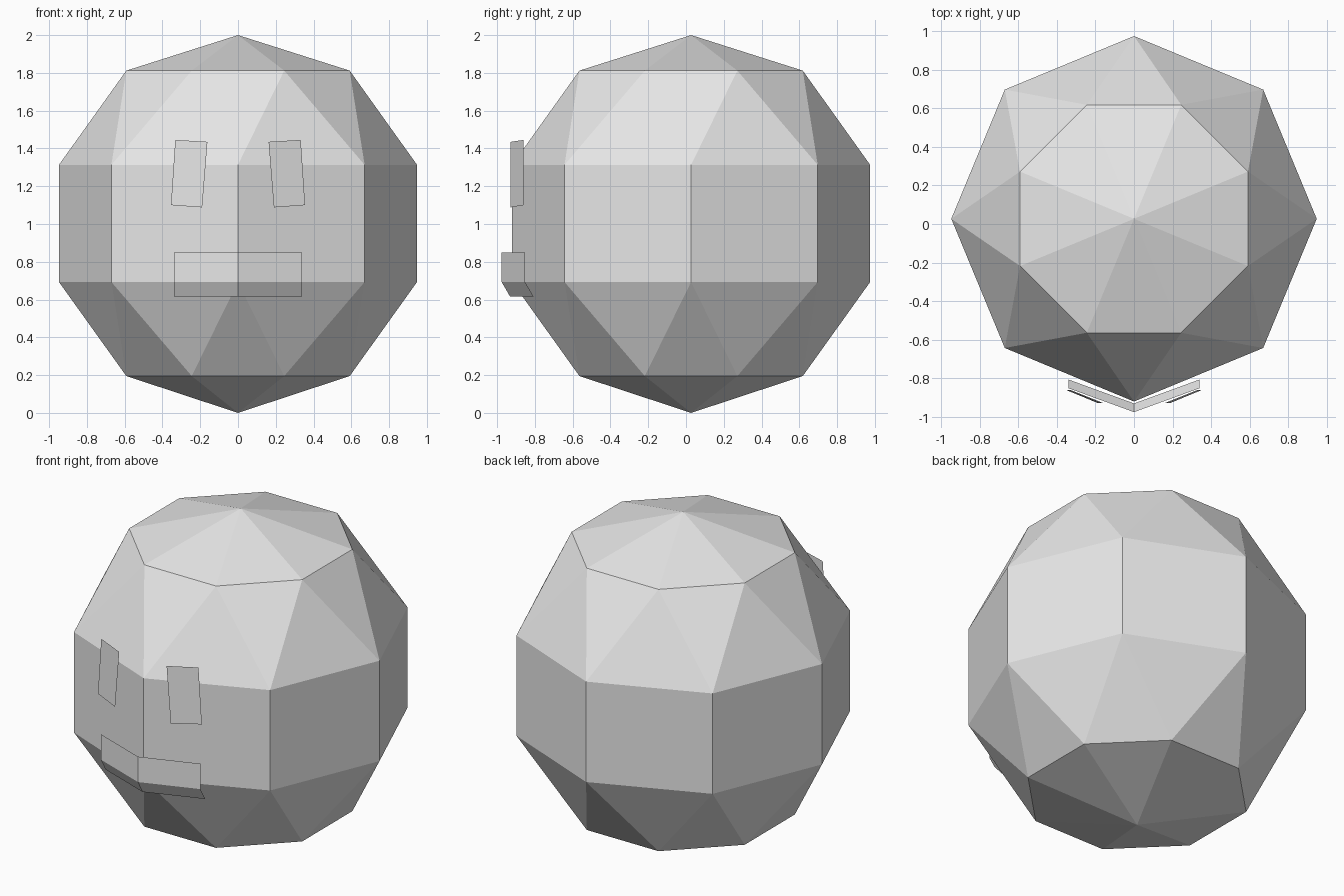
import bpy
from math import cos, sin, pi

cube = bpy.data.objects.get("Cube")
if cube:
    bpy.data.objects.remove(cube, do_unlink=True)

grey = bpy.data.materials.new("plain grey")
grey.use_nodes = True
grey.diffuse_color = (0.8, 0.8, 0.8, 1)
grey.node_tree.nodes["Principled BSDF"].inputs["Base Color"].default_value = (0.8, 0.8, 0.8, 1)

SIDES = 8
CENTRE_Y = 0.027


def add_mesh(name, verts, faces):
    mesh = bpy.data.meshes.new(name)
    mesh.from_pydata(verts, [], faces)
    mesh.materials.append(grey)
    obj = bpy.data.objects.new(name, mesh)
    bpy.context.collection.objects.link(obj)
    return obj


def ring(radius, z, turn):
    """Octagon of points; turn is the offset in steps, the first point facing front."""
    angles = [2 * pi * (i + turn) / SIDES - pi / 2 for i in range(SIDES)]
    return [(radius * cos(a), CENTRE_Y + radius * sin(a), z) for a in angles]


# Head: two wide rings, two narrow rings turned by half a step, and two poles
verts = ring(0.64, 0.195, 0.5) + ring(0.948, 0.693, 0) + ring(0.948, 1.313, 0) + ring(0.64, 1.812, 0.5)
verts += [(0, CENTRE_Y, 0), (0, CENTRE_Y, 2)]
bottom, top = len(verts) - 2, len(verts) - 1
faces = []
for i in range(SIDES):
    j = (i + 1) % SIDES
    low, mid, high, crown = ([r * SIDES + k for k in (i, j)] for r in range(4))
    faces += [
        (bottom, low[1], low[0]),
        (low[0], mid[1], mid[0]),
        (low[0], low[1], mid[1]),
        (mid[0], mid[1], high[1], high[0]),
        (high[0], high[1], crown[0]),
        (high[1], crown[1], crown[0]),
        (crown[0], crown[1], top),
    ]
add_mesh("head", verts, faces)

# Eyes: slanted single-sheet plates floating just off the front faces
eye = [(0.162, -0.928, 1.435), (0.19, -0.928, 1.088), (0.355, -0.86, 1.10), (0.332, -0.86, 1.445)]
add_mesh("left_eye", eye, [(0, 1, 2, 3)])
add_mesh("right_eye", [(-x, y, z) for x, y, z in eye], [(3, 2, 1, 0)])

# Mouth: sheet bent around the front edge, its lower strip tucked under
rows = [(0.85, 0), (0.693, 0), (0.615, 0.045)]
mouth = [(x, y + tuck, z) for z, tuck in rows for x, y in ((-0.34, -0.852), (0, -0.976), (0.34, -0.852))]
strips = [(k, k + 3, k + 4, k + 1) for k in (0, 1, 3, 4)]
add_mesh("mouth", mouth, strips)
